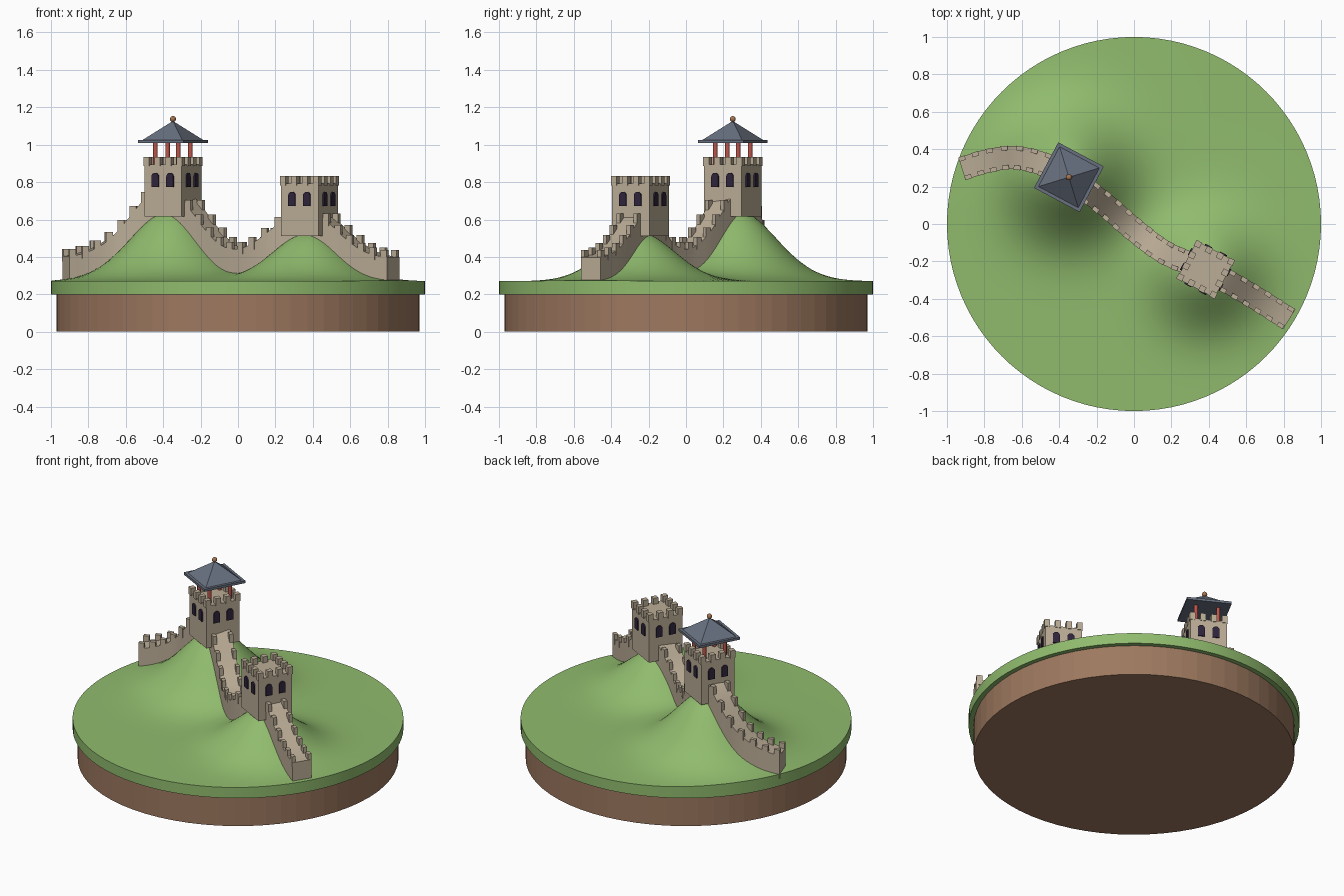
import bpy, bmesh, math
from mathutils import Matrix, Vector

if "Cube" in bpy.data.objects:
    bpy.data.objects.remove(bpy.data.objects["Cube"], do_unlink=True)


def material(name, r, g, b):
    m = bpy.data.materials.new(name)
    m.use_nodes = True
    m.diffuse_color = (r, g, b, 1)
    m.node_tree.nodes["Principled BSDF"].inputs["Base Color"].default_value = (r, g, b, 1)
    return m


GRASS = material("grass green", 0.28, 0.50, 0.155)
EARTH = material("earth brown", 0.34, 0.19, 0.115)
STONE = material("pale stone", 0.50, 0.42, 0.31)
DARK = material("window purple", 0.03, 0.018, 0.045)
RED = material("pillar red", 0.50, 0.09, 0.07)
SLATE = material("roof slate", 0.14, 0.165, 0.215)
WOOD = material("finial brown", 0.38, 0.18, 0.08)


def finish(name, bm, mat, smooth=False):
    bmesh.ops.recalc_face_normals(bm, faces=bm.faces)
    for f in bm.faces:
        f.smooth = smooth
    mesh = bpy.data.meshes.new(name)
    bm.to_mesh(mesh)
    bm.free()
    mesh.materials.append(mat)
    ob = bpy.data.objects.new(name, mesh)
    bpy.context.collection.objects.link(ob)
    if smooth:
        bpy.ops.object.select_all(action="DESELECT")
        ob.select_set(True)
        bpy.context.view_layer.objects.active = ob
        bpy.ops.object.shade_smooth_by_angle(angle=math.radians(40))
    return ob


def place(x, y, z, yaw=0):
    return Matrix.Translation((x, y, z)) @ Matrix.Rotation(yaw, 4, "Z")


def box(bm, frame, centre, size):
    m = frame @ Matrix.Translation(centre) @ Matrix.Diagonal((*size, 1))
    bmesh.ops.create_cube(bm, size=1, matrix=m)


def cylinder(bm, matrix, r1, r2, depth, sides):
    bmesh.ops.create_cone(bm, cap_ends=True, segments=sides, radius1=r1,
                          radius2=r2, depth=depth, matrix=matrix)


# Hills: centre x, y, height, spread
GROUND = 0.27
HILLS = [(-0.36, 0.27, 0.38, 0.09), (0.38, -0.25, 0.26, 0.072)]


def ground(x, y):
    return GROUND + sum(h * math.exp(-((x - cx) ** 2 + (y - cy) ** 2) / s)
                        for cx, cy, h, s in HILLS)


# Earth base
bm = bmesh.new()
cylinder(bm, place(0, 0, 0.1), 0.97, 0.97, 0.2, 64)
finish("earth_base", bm, EARTH)

# Grass disc with hills, built from rings
bm = bmesh.new()
SIDES, RINGS = 96, 44


def ring(r, height):
    pts = [(r * math.cos(a), r * math.sin(a))
           for a in (math.tau * i / SIDES for i in range(SIDES))]
    return [bm.verts.new((x, y, height(x, y))) for x, y in pts]


rows = [ring(k / RINGS, ground) for k in range(1, RINGS + 1)]
rows.append(ring(1, lambda x, y: 0.2))
for a, b in zip(rows, rows[1:]):
    for i in range(SIDES):
        j = (i + 1) % SIDES
        bm.faces.new((a[i], b[i], b[j], a[j]))
bm.faces.new(rows[-1])
top = bm.verts.new((0, 0, ground(0, 0)))
for i in range(SIDES):
    bm.faces.new((top, rows[0][i], rows[0][(i + 1) % SIDES]))
finish("grass_hills", bm, GRASS, True)

# Wall path, smoothed through a few points
PATH = [Vector(p) for p in [(-0.92, 0.295), (-0.79, 0.335), (-0.65, 0.355), (-0.5, 0.325),
                            (-0.35, 0.25), (-0.15, 0.1), (0, -0.03), (0.17, -0.155),
                            (0.38, -0.245), (0.6, -0.365), (0.83, -0.51)]]


def smooth_path(points, steps):
    ext = [2 * points[0] - points[1]] + points + [2 * points[-1] - points[-2]]
    out = []
    for p, q, r, s in zip(ext, ext[1:], ext[2:], ext[3:]):
        for k in range(steps):
            t = k / steps
            out.append(0.5 * (2 * q + (r - p) * t + (2 * p - 5 * q + 4 * r - s) * t * t
                              + (3 * q - p - 3 * r + s) * t ** 3))
    return out + [points[-1]]


path = smooth_path(PATH, 10)
HALF, DECK = 0.062, 0.122


def tangent(i):
    return (path[min(i + 1, len(path) - 1)] - path[max(i - 1, 0)]).normalized()


# Wall body swept over the ground
bm = bmesh.new()
loops = []
for i, p in enumerate(path):
    t = tangent(i)
    n = Vector((-t.y, t.x)) * HALF
    z = ground(*p)
    loops.append([bm.verts.new((*(p + n * s), z + h))
                  for s, h in ((1, -0.03), (1, DECK), (-1, DECK), (-1, -0.03))])
for a, b in zip(loops, loops[1:]):
    for i in range(4):
        j = (i + 1) % 4
        bm.faces.new((a[i], b[i], b[j], a[j]))
bm.faces.new(loops[0])
bm.faces.new(loops[-1])
finish("wall_body", bm, STONE, True)

# Wall merlons, evenly spaced on both edges
TOWERS = [("main_tower", -0.348, 0.25, 0.615), ("second_tower", 0.383, -0.243, 0.513)]
bm = bmesh.new()
run, due = 0, 0.018
for i in range(1, len(path)):
    step = (path[i] - path[i - 1]).length
    while due <= run + step:
        p = path[i - 1].lerp(path[i], (due - run) / step)
        if all((p - Vector((x, y))).length > 0.12 for _, x, y, _ in TOWERS):
            t = tangent(i)
            frame = place(p.x, p.y, ground(*p) + DECK, math.atan2(t.y, t.x))
            for s in (-1, 1):
                box(bm, frame, (0, s * (HALF - 0.01), 0.003), (0.036, 0.024, 0.066))
        due += 0.073
    run += step
finish("wall_merlons", bm, STONE)

# Towers with merlons and arched windows
YAW = math.radians(-28)
WIDTH, HEIGHT = 0.226, 0.28
for name, x, y, z in TOWERS:
    frame = place(x, y, z, YAW)
    bm = bmesh.new()
    box(bm, frame, (0, 0, HEIGHT / 2), (WIDTH, WIDTH, HEIGHT))
    finish(name + "_body", bm, STONE)

    stones, panes = bmesh.new(), bmesh.new()
    for side in range(4):
        face = frame @ Matrix.Rotation(side * math.pi / 2, 4, "Z")
        for k in range(3):
            box(stones, face, (-0.1 + k * 0.2 / 3, -0.1, HEIGHT + 0.015), (0.034, 0.034, 0.05))
        for u in (-0.045, 0.045):
            arch = [(-0.021, 0.16), (0.021, 0.16)]
            arch += [(0.021 * math.cos(a), 0.214 + 0.021 * math.sin(a))
                     for a in (math.pi * k / 8 for k in range(9))]
            pane = panes.faces.new([panes.verts.new(face @ Vector((u + px, -WIDTH / 2 + 0.001, pz)))
                                    for px, pz in arch])
            out = face.to_3x3() @ Vector((0, -0.009, 0))
            ext = bmesh.ops.extrude_face_region(panes, geom=[pane], use_keep_orig=True)
            bmesh.ops.translate(panes, vec=out,
                                verts=[v for v in ext["geom"] if isinstance(v, bmesh.types.BMVert)])
    finish(name + "_merlons", stones, STONE)
    finish(name + "_windows", panes, DARK)

# Pavilion pillars, roof and finial on the main tower
_, x, y, z = TOWERS[0]
frame = place(x, y, 0, YAW)
bm = bmesh.new()
for sx in (-1, 1):
    for sy in (-1, 1):
        cylinder(bm, frame @ Matrix.Translation((sx * 0.069, sy * 0.069, 0.95)),
                 0.012, 0.012, 0.13, 12)
finish("pavilion_pillars", bm, RED, True)

bm = bmesh.new()
box(bm, frame, (0, 0, 1.017), (0.276, 0.276, 0.016))
finish("roof_eaves", bm, SLATE)
bm = bmesh.new()
cylinder(bm, frame @ place(0, 0, 1.072, math.pi / 4), 0.124 * math.sqrt(2), 0.008, 0.1, 4)
finish("roof_pyramid", bm, SLATE)
bm = bmesh.new()
bmesh.ops.create_uvsphere(bm, u_segments=16, v_segments=10, radius=0.016,
                          matrix=place(x, y, 1.137))
finish("roof_finial", bm, WOOD, True)
